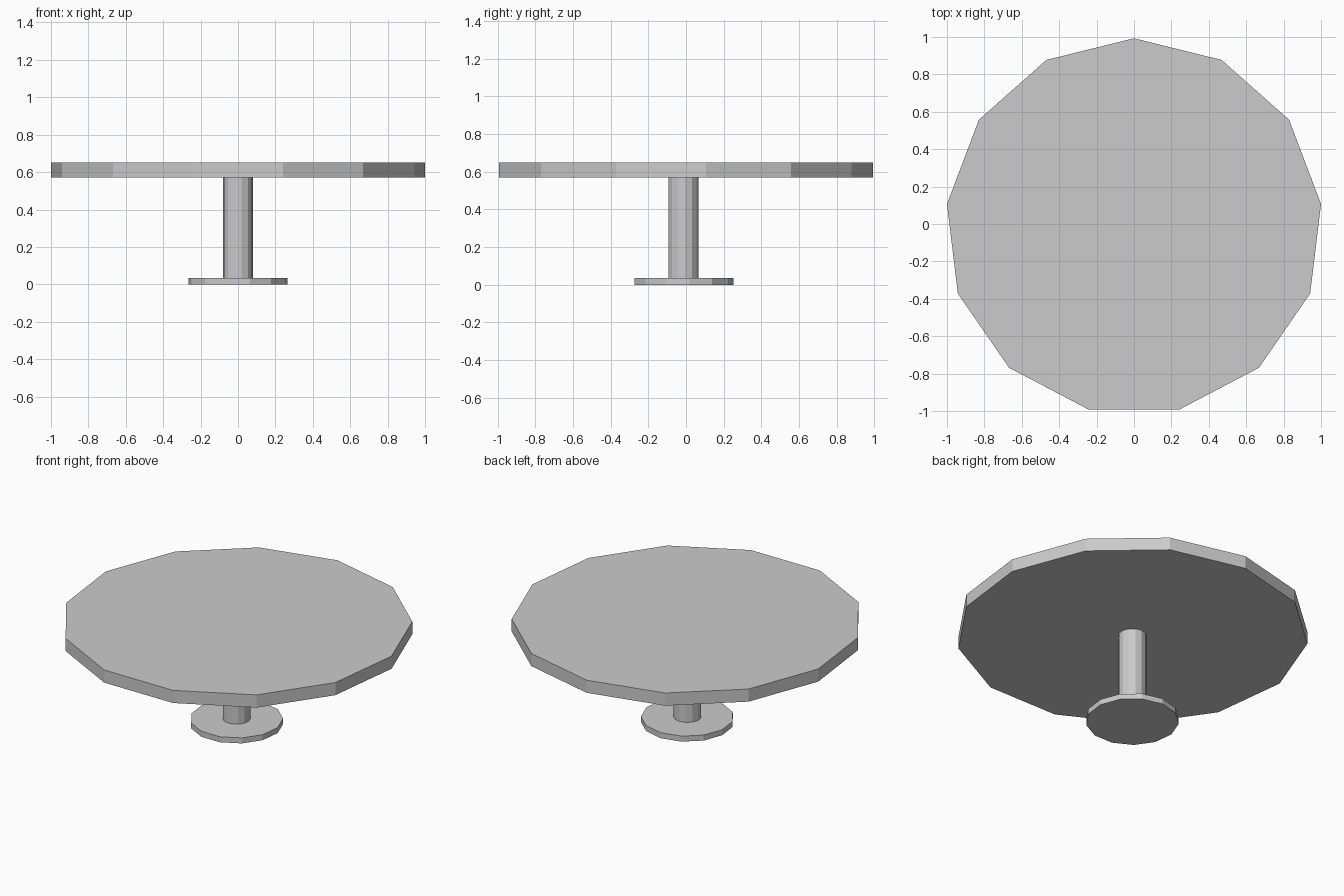
import bpy
import math

if "Cube" in bpy.data.objects:
    bpy.data.objects.remove(bpy.data.objects["Cube"])

SIDES = 13
# the odd-sided outline is centred by its bounds, so the axis sits slightly off y = 0
R_TOP = 1 / math.sin(3 * 2 * math.pi / SIDES)
AXIS_Y = -R_TOP * (1 - math.cos(math.pi / SIDES)) / 2


def disc(name, radius, z0, z1):
    """Upright flat-shaded prism with one corner pointing to +y."""
    bpy.ops.mesh.primitive_cylinder_add(
        vertices=SIDES, radius=radius, depth=z1 - z0,
        location=(0, AXIS_Y, (z0 + z1) / 2))
    bpy.context.object.name = name


# foot plate, central post and round top
disc("base", 0.267, 0.0, 0.035)
disc("post", 0.08, 0.035, 0.57)
disc("table_top", R_TOP, 0.57, 0.65)
